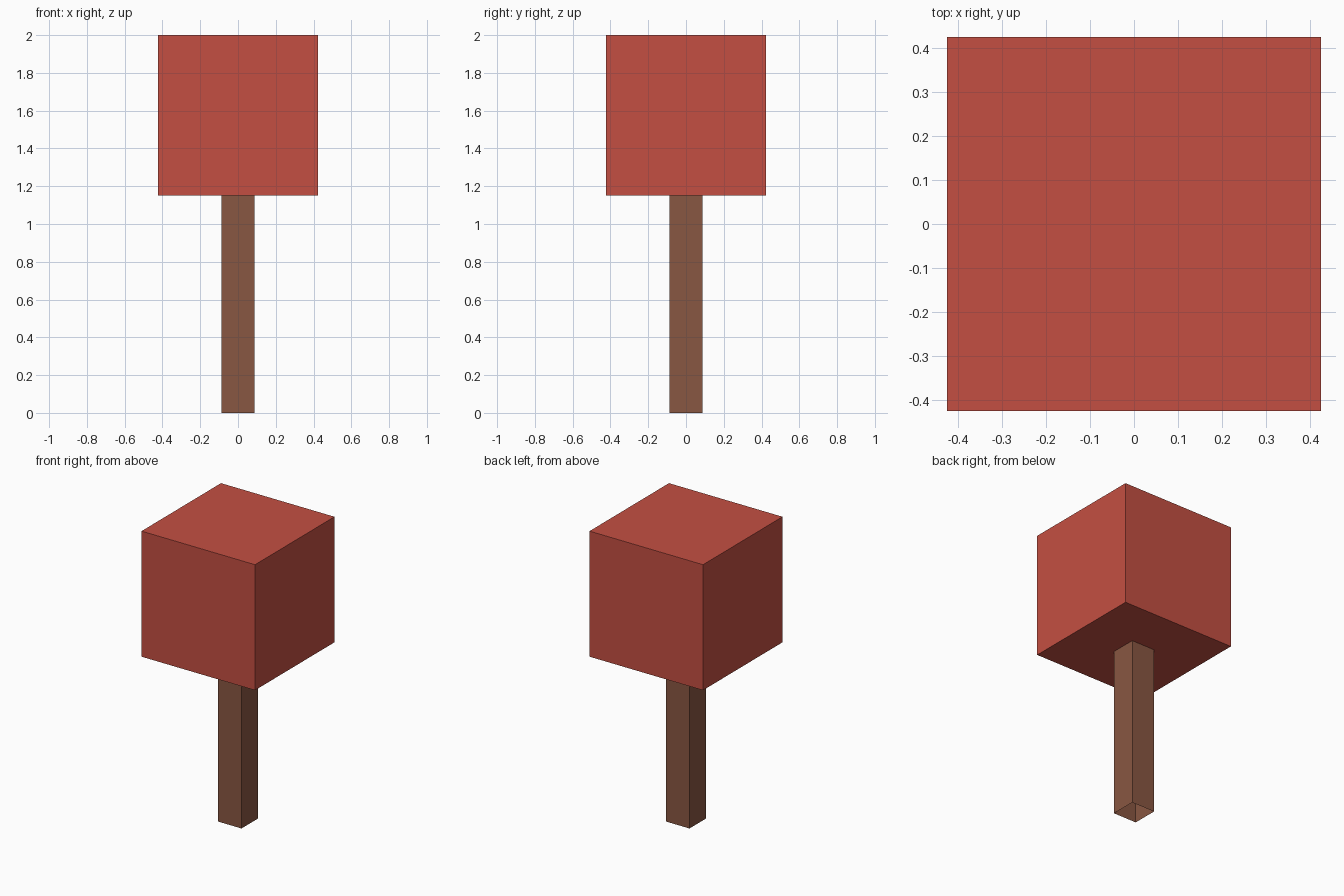
import bpy, bmesh

if "Cube" in bpy.data.objects:
    bpy.data.objects.remove(bpy.data.objects["Cube"])


def srgb(r, g, b):
    def lin(c):
        c /= 255
        return c / 12.92 if c <= 0.04045 else ((c + 0.055) / 1.055) ** 2.4
    return (lin(r), lin(g), lin(b), 1.0)


def material(name, color):
    mat = bpy.data.materials.new(name)
    mat.diffuse_color = color
    mat.use_nodes = True
    mat.node_tree.nodes["Principled BSDF"].inputs["Base Color"].default_value = mat.diffuse_color
    return mat


def box(name, width, z0, z1, mat, open_ends=False):
    bm = bmesh.new()
    bmesh.ops.create_cube(bm, size=1.0)
    for v in bm.verts:
        v.co = (v.co.x * width, v.co.y * width, z1 if v.co.z > 0 else z0)
    bm.normal_update()
    if open_ends:
        ends = [f for f in bm.faces if abs(f.normal.z) > 0.5]
        bmesh.ops.delete(bm, geom=ends, context='FACES_ONLY')
    mesh = bpy.data.meshes.new(name)
    bm.to_mesh(mesh)
    bm.free()
    mesh.materials.append(mat)
    obj = bpy.data.objects.new(name, mesh)
    bpy.context.collection.objects.link(obj)
    return obj


# Square trunk, open underneath and hidden by the crown on top
box("trunk", 0.175, 0.0, 1.152, material("brown bark", srgb(137, 87, 66)), open_ends=True)

# Cube crown
box("crown", 0.848, 1.152, 2.0, material("red leaves", srgb(196, 79, 66)))
